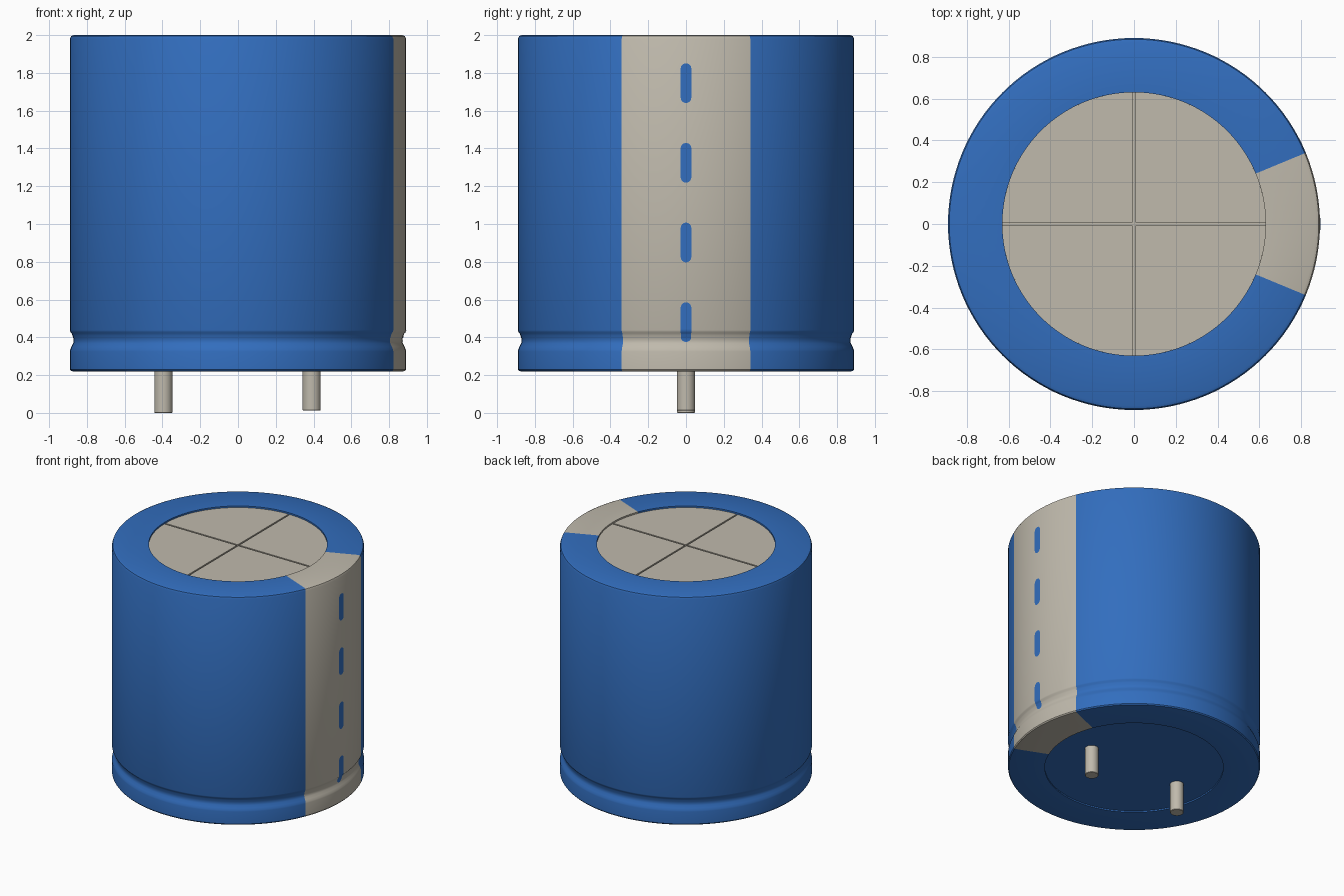
import bpy, bmesh, math

cube = bpy.data.objects.get("Cube")
if cube:
    bpy.data.objects.remove(cube, do_unlink=True)


def material(name, color):
    m = bpy.data.materials.new(name)
    m.use_nodes = True
    m.diffuse_color = (*color, 1)
    m.node_tree.nodes["Principled BSDF"].inputs["Base Color"].default_value = (*color, 1)
    return m


BLUE = material("sleeve blue", (0.032, 0.155, 0.515))
GREY = material("warm metal grey", (0.525, 0.49, 0.415))

SEG = 128
R, R_IN = 0.89, 0.63            # can radius, sleeve opening radius
Z0, Z1 = 0.22, 2.0              # can bottom and top
HALF_STRIPE = math.radians(22.5)


def finish(name, bm, mats, angle=30):
    bmesh.ops.recalc_face_normals(bm, faces=bm.faces)
    me = bpy.data.meshes.new(name)
    bm.to_mesh(me)
    bm.free()
    for m in mats:
        me.materials.append(m)
    ob = bpy.data.objects.new(name, me)
    bpy.context.collection.objects.link(ob)
    bpy.ops.object.select_all(action="DESELECT")
    ob.select_set(True)
    bpy.context.view_layer.objects.active = ob
    bpy.ops.object.shade_smooth_by_angle(angle=math.radians(angle))
    return ob


def lathe(profile):
    """Revolve (radius, z) points about z; ends on the axis are merged."""
    bm = bmesh.new()
    verts = [bm.verts.new((r, 0, z)) for r, z in profile]
    edges = [bm.edges.new(p) for p in zip(verts, verts[1:])]
    bmesh.ops.spin(bm, geom=verts + edges, cent=(0, 0, 0), axis=(0, 0, 1),
                   angle=math.tau, steps=SEG, use_merge=True)
    bmesh.ops.remove_doubles(bm, verts=bm.verts, dist=1e-5)
    return bm


# Sleeve wall with the crimped groove near the bottom
wall = [(R - 0.006, Z0 + 0.002), (R, Z0 + 0.01), (R, 0.325), (R - 0.002, 0.335),
        (R - 0.008, 0.35), (R - 0.017, 0.367), (R - 0.02, 0.38), (R - 0.018, 0.395),
        (R - 0.013, 0.41), (R - 0.01, 0.42), (R - 0.003, 0.428), (R, 0.438),
        (R, Z1 - 0.02), (R - 0.006, Z1 - 0.006), (R - 0.02, Z1)]
profile = ([(0, Z0 + 0.01), (R_IN, Z0 + 0.01), (R_IN, Z0), (R - 0.015, Z0)] + wall
           + [(R_IN, Z1), (R_IN, Z1 - 0.022), (0, Z1 - 0.022)])

# Can body: grey stripe on the left side, grey recessed top
bm = lathe(profile)
for f in bm.faces:
    c = f.calc_center_median()
    rad = math.hypot(c.x, c.y)
    in_stripe = abs(math.atan2(c.y, c.x)) < HALF_STRIPE and rad > R_IN - 0.005
    recess_floor = rad < R_IN - 0.01 and c.z > 1
    f.material_index = 1 if in_stripe or recess_floor else 0
finish("can_body", bm, [BLUE, GREY])

# Top plate: four quarter panels separated by the cross-shaped vent groove
GAP = 0.006
bm = bmesh.new()
start = math.asin(GAP / R_IN)
span = math.pi / 2 - 2 * start
for q in range(4):
    turn = q * math.pi / 2
    pts = [(GAP, GAP)]
    for i in range(33):
        a = start + span * i / 32
        pts.append((R_IN * math.cos(a), R_IN * math.sin(a)))
    c, s = math.cos(turn), math.sin(turn)
    face = bm.faces.new([bm.verts.new((x * c - y * s, x * s + y * c, Z1 - 0.022)) for x, y in pts])
    top = bmesh.ops.extrude_face_region(bm, geom=[face])["geom"]
    bmesh.ops.translate(bm, vec=(0, 0, 0.01),
                        verts=[v for v in top if isinstance(v, bmesh.types.BMVert)])
finish("top_vent_panels", bm, [GREY])


def wall_radius(z):
    for (r0, z0), (r1, z1) in zip(wall, wall[1:]):
        if z0 <= z <= z1:
            return r0 + (r1 - r0) * (z - z0) / (z1 - z0)
    return R


# Rounded polarity marks that follow the sleeve surface
HALF_W, HALF_H, ROWS = 0.028, 0.105, 48
bm = bmesh.new()
for k in range(4):
    mid = 0.48 + 0.422 * k
    rows = []
    for i in range(ROWS + 1):
        d = -HALF_H * math.cos(math.pi * i / ROWS)
        over = max(0, abs(d) - (HALF_H - HALF_W))
        w = max(math.sqrt(max(0, HALF_W ** 2 - over ** 2)), 0.001)
        r = wall_radius(mid + d) + 0.002
        rows.append([bm.verts.new((r * math.cos(t * w / R), r * math.sin(t * w / R), mid + d))
                     for t in (-1, -0.5, 0, 0.5, 1)])
    for a, b in zip(rows, rows[1:]):
        for j in range(4):
            bm.faces.new((a[j], a[j + 1], b[j + 1], b[j]))
finish("polarity_marks", bm, [BLUE])

# Two terminal pins, the positive one slightly longer
for name, x, z in (("right_pin", -0.395, 0.0), ("left_pin", 0.39, 0.012)):
    pr = 0.048
    ob = finish(name, lathe([(0, z), (pr - 0.003, z), (pr, z + 0.003), (pr, 0.24), (0, 0.24)]), [GREY])
    ob.location.x = x
